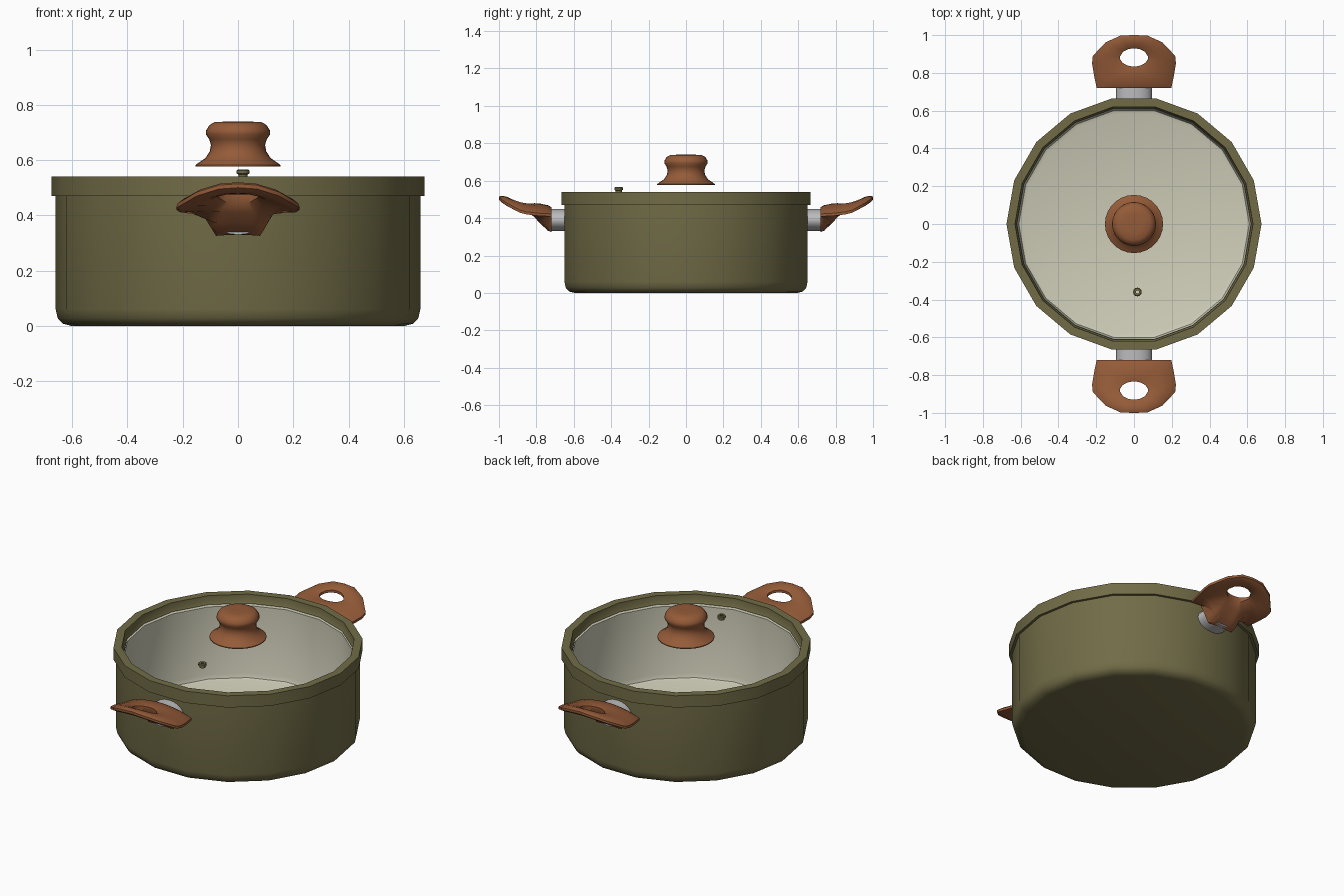
import bpy, bmesh, math

if "Cube" in bpy.data.objects:
    bpy.data.objects.remove(bpy.data.objects["Cube"])


def material(name, rgb):
    m = bpy.data.materials.new(name)
    m.diffuse_color = (*rgb, 1)
    m.use_nodes = True
    m.node_tree.nodes["Principled BSDF"].inputs["Base Color"].default_value = m.diffuse_color
    return m


OLIVE = material("olive enamel", (0.165, 0.148, 0.062))
CREAM = material("cream lining", (0.62, 0.61, 0.48))
BROWN = material("brown wood", (0.30, 0.105, 0.040))
STEEL = material("grey steel", (0.50, 0.50, 0.51))


def finish(bm, name, mat, angle=40):
    bmesh.ops.remove_doubles(bm, verts=bm.verts, dist=1e-5)
    me = bpy.data.meshes.new(name)
    bm.to_mesh(me)
    bm.free()
    me.materials.append(mat)
    ob = bpy.data.objects.new(name, me)
    bpy.context.collection.objects.link(ob)
    bpy.ops.object.select_all(action='DESELECT')
    ob.select_set(True)
    bpy.context.view_layer.objects.active = ob
    bpy.ops.object.shade_smooth_by_angle(angle=math.radians(angle))
    return ob


def lathe(name, profile, sides, mat, angle=40):
    """Spin (radius, z) points; going up the outside faces outward."""
    bm = bmesh.new()
    rings = [[bm.verts.new((r * math.cos(2 * math.pi * j / sides),
                            r * math.sin(2 * math.pi * j / sides), z))
              for j in range(sides)] for r, z in profile]
    for a, b in zip(rings, rings[1:]):
        for j in range(sides):
            k = (j + 1) % sides
            bm.faces.new((a[j], a[k], b[k], b[j]))
    return finish(bm, name, mat, angle)


# Pot: outside shell, inside lining, and the ring of the lid
lathe("pot_shell", [(0, 0), (0.605, 0), (0.635, 0.008), (0.653, 0.028),
                    (0.66, 0.06), (0.66, 0.48)], 18, OLIVE)
lathe("pot_lining", [(0.66, 0.48), (0.618, 0.478), (0.618, 0.075), (0.61, 0.052),
                     (0.59, 0.045), (0, 0.045)], 18, CREAM)
lathe("lid_ring", [(0.655, 0.47), (0.675, 0.47), (0.675, 0.54), (0.63, 0.54),
                   (0.628, 0.505), (0.62, 0.49)], 18, OLIVE)

# Lid knob
lathe("lid_knob", [(0, 0.577), (0.154, 0.577), (0.154, 0.582), (0.14, 0.592),
                   (0.118, 0.607), (0.102, 0.632), (0.098, 0.655), (0.104, 0.675),
                   (0.116, 0.693), (0.115, 0.708), (0.103, 0.727), (0.085, 0.737),
                   (0.05, 0.739), (0, 0.739)], 28, BROWN)

# Steam vent: a small open collar
vent = lathe("steam_vent", [(0.009, 0.54), (0.017, 0.54), (0.017, 0.548), (0.023, 0.551),
                            (0.023, 0.562), (0.019, 0.566), (0.009, 0.566),
                            (0.009, 0.54)], 12, OLIVE)
vent.location = (0.018, -0.36, 0)


# Side handles: a drooping plate with a finger hole and a thick neck
HALF = [(0, 1.0), (0.07, 0.998), (0.15, 0.962), (0.218, 0.89), (0.222, 0.85),
        (0.212, 0.79), (0.198, 0.72), (0.14, 0.72), (0.11, 0.72), (0.08, 0.72),
        (0.04, 0.72), (0, 0.72)]
OUTLINE = HALF + [(-x, y) for x, y in HALF[-2:0:-1]]
HOLE_Y = 0.882


def step(v):
    v = max(0, min(1, v))
    return v * v * (3 - 2 * v)


def handle(name, sign):
    bm = bmesh.new()
    top, under = [], []
    for t, thick in ((0, 0.014), (0.2, 0.03), (0.5, 0.036), (0.85, 0.03), (1, 0.014)):
        tops, unders = [], []
        for ox, oy in OUTLINE:
            dx, dy = ox, oy - HOLE_Y
            s = 1 / math.hypot(dx / 0.075, dy / 0.048)
            k = s + (1 - s) * t
            x, y = dx * k, HOLE_Y + dy * k
            out = max(0, (y - 0.72) / 0.28)
            mid = 0.452 + 0.055 * out ** 1.3 - 0.045 * (x / 0.22) ** 2
            neck = step((0.145 - abs(x)) / 0.07) * max(0, 1 - (y - 0.72) / 0.14)
            tops.append(bm.verts.new((sign * x, sign * y, mid + thick / 2)))
            unders.append(bm.verts.new((sign * x, sign * y, mid - thick / 2 - 0.115 * neck)))
        top.append(tops)
        under.append(unders)
    # Loop over the cross-section: top outwards, then underside back to the hole
    rings = top + under[::-1]
    n = len(OUTLINE)
    for a, b in zip(rings, rings[1:] + rings[:1]):
        for j in range(n):
            k = (j + 1) % n
            bm.faces.new((a[j], a[k], b[k], b[j]))
    bmesh.ops.recalc_face_normals(bm, faces=bm.faces)
    return finish(bm, name, BROWN, 40)


for label, sign in (("front", -1), ("back", 1)):
    handle(label + "_handle", sign)
    # Oval steel bracket between pot and handle
    br = lathe(label + "_handle_bracket", [(0, -0.05), (1, -0.05), (1, 0.05), (0, 0.05)],
               20, STEEL)
    br.scale = (0.094, 0.06, 1)
    br.rotation_euler = (math.pi / 2, 0, 0)
    br.location = (0, sign * 0.69, 0.39)
